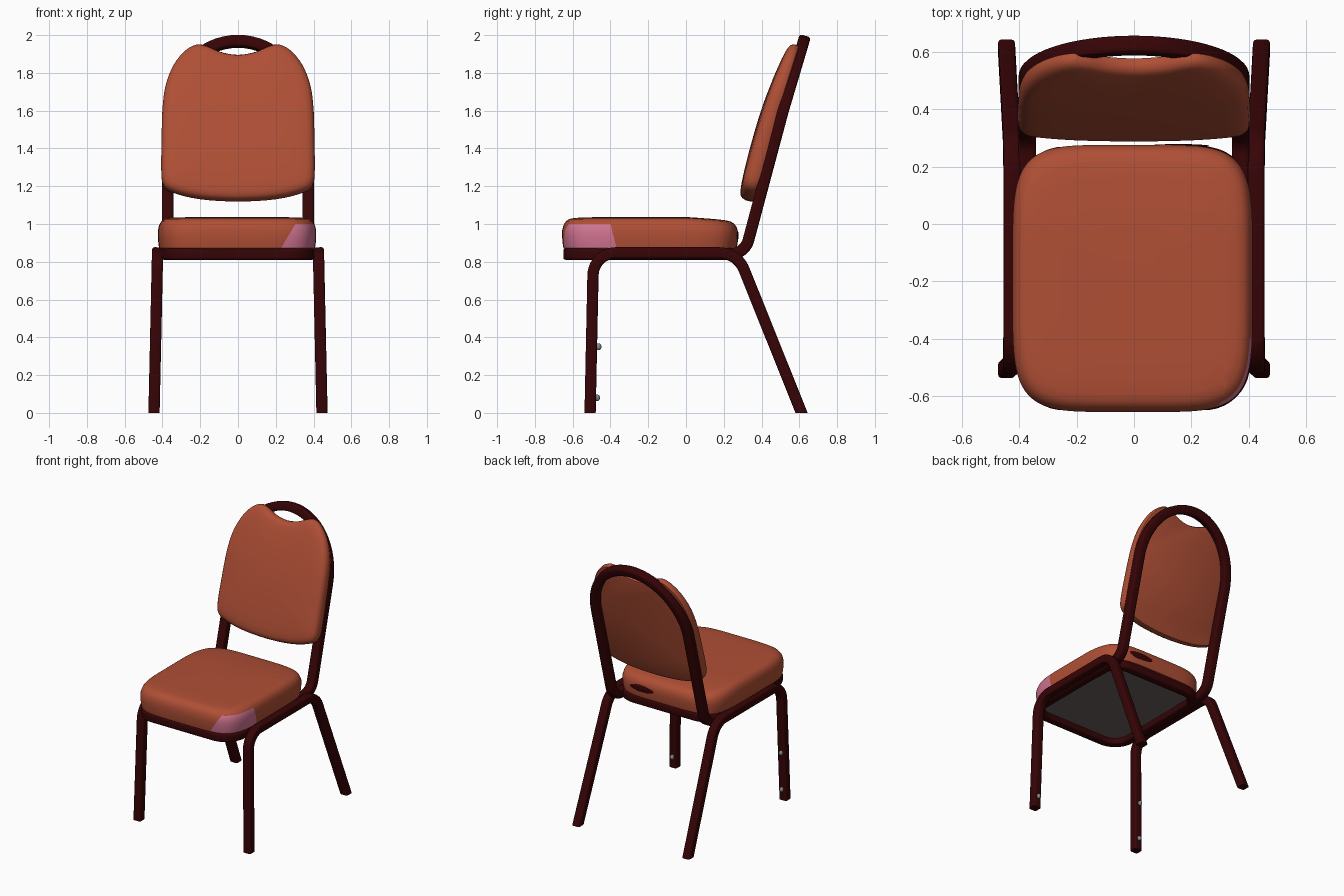
import bpy, bmesh, math
from mathutils import Vector

if "Cube" in bpy.data.objects:
    bpy.data.objects.remove(bpy.data.objects["Cube"])


def material(name, rgb):
    m = bpy.data.materials.new(name)
    m.diffuse_color = (*rgb, 1)
    m.use_nodes = True
    m.node_tree.nodes["Principled BSDF"].inputs["Base Color"].default_value = m.diffuse_color
    return m


ORANGE = material("rust upholstery", (0.43, 0.078, 0.036))
MAROON = material("dark maroon metal", (0.037, 0.0012, 0.0018))
PINK = material("pink patch", (0.64, 0.175, 0.285))
GREY = material("underside dark grey", (0.15, 0.12, 0.12))
STUD = material("stud grey", (0.25, 0.25, 0.25))


def finish(name, bm, *mats):
    bmesh.ops.recalc_face_normals(bm, faces=bm.faces)
    me = bpy.data.meshes.new(name)
    bm.to_mesh(me)
    bm.free()
    ob = bpy.data.objects.new(name, me)
    bpy.context.collection.objects.link(ob)
    for m in mats:
        me.materials.append(m)
    bpy.ops.object.select_all(action='DESELECT')
    ob.select_set(True)
    bpy.context.view_layer.objects.active = ob
    bpy.ops.object.shade_smooth_by_angle(angle=math.radians(40))
    return ob


def loft(rings, closed=False):
    """Skin a list of closed point rings; cap the ends unless closed."""
    bm = bmesh.new()
    vs = [[bm.verts.new(p) for p in r] for r in rings]
    n = len(vs[0])
    pairs = list(zip(vs, vs[1:])) + ([(vs[-1], vs[0])] if closed else [])
    for a, b in pairs:
        for i in range(n):
            bm.faces.new((a[i], a[(i + 1) % n], b[(i + 1) % n], b[i]))
    if not closed:
        bm.faces.new(vs[0])
        bm.faces.new(vs[-1])
    return bm


def slice_mesh(bm, co, no, clear=False):
    geom = bm.verts[:] + bm.edges[:] + bm.faces[:]
    cut = bmesh.ops.bisect_plane(bm, geom=geom, plane_co=co, plane_no=no, clear_inner=clear)
    return [e for e in cut['geom_cut'] if isinstance(e, bmesh.types.BMEdge)]


def superellipse(a, b, n, count):
    out = []
    for i in range(count):
        t = 2 * math.pi * (i + 0.5) / count
        c, s = math.cos(t), math.sin(t)
        out.append((math.copysign(a * abs(c) ** (2 / n), c),
                    math.copysign(b * abs(s) ** (2 / n), s)))
    return out


def fillet(pts, radius, closed=False, steps=10):
    """Round the corners of a polyline with arcs."""
    pts = [Vector(p) for p in pts]
    n, out = len(pts), []
    for i, p in enumerate(pts):
        if not closed and i in (0, n - 1):
            out.append(p)
            continue
        a = (pts[i - 1] - p).normalized()
        b = (pts[(i + 1) % n] - p).normalized()
        r = radius[i] if isinstance(radius, (list, tuple)) else radius
        half = a.angle(b) / 2
        c = p + (a + b).normalized() * r / math.sin(half)
        d = r / math.tan(half)
        u, v = (p + a * d - c).normalized(), (p + b * d - c).normalized()
        out += [c + u.slerp(v, k / steps) * r for k in range(steps + 1)]
    return out


def tube(path, half, normal, closed=False):
    """Sweep a rounded square along a path with a parallel-transported frame."""
    n, rings = len(path), []
    prof = superellipse(half, half, 5, 16)
    normal, prev = Vector(normal), None
    for i, p in enumerate(path):
        if closed:
            t = path[(i + 1) % n] - path[i - 1]
        else:
            t = path[min(i + 1, n - 1)] - path[max(i - 1, 0)]
        t.normalize()
        if prev:
            normal = prev.rotation_difference(t) @ normal
        normal = (normal - t * normal.dot(t)).normalized()
        side = t.cross(normal)
        rings.append([p + normal * u + side * v for u, v in prof])
        prev = t
    return loft(rings, closed)


# Leg loops: front leg, side rail and rear leg in one bent tube
for s, label in ((1, "right"), (-1, "left")):
    path = fillet([(s * .446, -.509, -.06), (s * .426, -.49, .847),
                   (s * .426, .272, .847), (s * .446, .636, -.06)], [0, .12, .14, 0])
    bm = tube(path, .03, (1, 0, 0))
    edges = slice_mesh(bm, (0, 0, 0), (0, 0, 1), clear=True)
    bmesh.ops.edgeloop_fill(bm, edges=edges)
    finish(label + "_leg_loop", bm, MAROON)

# Seat frame ring
ring = fillet([(.375, -.62, .84), (.375, .24, .84),
               (-.375, .24, .84), (-.375, -.62, .84)], .13, closed=True)
finish("seat_frame", tube(ring, .03, (0, 0, 1), closed=True), MAROON)

# Panel under the seat
panel = [[(p.x, p.y, z) for p in ring] for z in (.85, .868)]
finish("seat_underside", loft(panel), GREY)


# Back frame: bends up from the seat rail and arches over the top
def back_y(z):
    return .34 + (z - .95) * .267 + .03 * max(0, z - 1.6)


bend = fillet([(.372, .05, .84), (.372, back_y(.84), .84), (.372, back_y(1.5), 1.5)], .1)
arch = []
for k in range(33):
    t = math.pi * k / 32
    z = 1.55 + .417 * math.sin(t)
    arch.append(Vector((.372 * math.cos(t), back_y(z), z)))
left = [Vector((-p.x, p.y, p.z)) for p in reversed(bend)]
finish("back_frame", tube(bend + arch + left, .031, (1, 0, 0)), MAROON)

# Seat cushion, cut along the borders of the pink patch
layers = [(.96, .866), (.985, .872), (.995, .90), (1, .935), (1, .965), (.99, .985),
          (.978, 1.0), (.955, 1.015), (.92, 1.026), (.86, 1.032), (.75, 1.035),
          (.5, 1.037), (.2, 1.038)]
outline = superellipse(.419, .466, 5, 128)
rings = [[(x * k - .005, y * k - .19,
           z - max(0, y * k - .19) * .06 * max(0, min(1, (z - .9) / .13)))
          for x, y in outline] for k, z in layers]
bm = loft(rings)
borders = [(Vector((.232, 0, .88)), Vector((1, 0, -.6))),
           (Vector((0, -.37, .88)), Vector((0, -1, -.25)))]
for co, no in borders:
    slice_mesh(bm, co, no)
seat = finish("seat_cushion", bm, ORANGE, PINK)
for f in seat.data.polygons:
    if f.center.z < 1.003 and all((f.center - co).dot(no) > 0 for co, no in borders):
        f.material_index = 1

# Backrest cushion with a scalloped top
half = [(0, 1.118), (.2, 1.13), (.34, 1.163), (.393, 1.2), (.406, 1.27), (.405, 1.42),
        (.4, 1.6), (.383, 1.73), (.34, 1.84), (.28, 1.915), (.22, 1.948), (.165, 1.94),
        (.09, 1.908), (0, 1.893)]
ctrl = [Vector(p) for p in half] + [Vector((-x, z)) for x, z in half[-2:0:-1]]
shape, m = [], len(ctrl)
for i in range(m):
    a, b, c, d = (ctrl[(i + j) % m] for j in (-1, 0, 1, 2))
    for t in (0, .25, .5, .75):
        shape.append(.5 * (2 * b + (c - a) * t + (2 * a - 5 * b + 4 * c - d) * t * t
                           + (3 * b - a - 3 * c + d) * t ** 3))
layers = [(.95, .02), (.985, .026), (1, .042), (1, .068), (.985, .088), (.955, .101),
          (.9, .108), (.8, .113), (.6, .117), (.35, .119), (.1, .12)]
norm = Vector((0, -.966, .258))
rings = []
for k, w in layers:
    r = []
    for p in shape:
        x, z = p.x * k, 1.5 + (p.y - 1.5) * k - .01
        depth = w * (1 - .36 * max(0, (z - 1.12) / .83) ** 3)
        r.append(Vector((x, back_y(z), z)) + norm * depth)
    rings.append(r)
finish("backrest_cushion", loft(rings), ORANGE)


def blob(name, loc, size, mat):
    bm = bmesh.new()
    bmesh.ops.create_uvsphere(bm, u_segments=16, v_segments=8, radius=1)
    for v in bm.verts:
        v.co = Vector(a * b for a, b in zip(v.co, size)) + Vector(loc)
    finish(name, bm, mat)


# Dark mark on the rear of the seat
blob("seat_rear_mark", (.155, .272, .938), (.11, .007, .025), MAROON)

# Studs behind the front legs
for s, z, name in ((-1, .35, "left_upper_stud"), (-1, .08, "left_lower_stud"),
                   (1, .08, "right_lower_stud")):
    blob(name, (s * .442, -.474 + z * .03, z), (.014, .016, .018), STUD)
